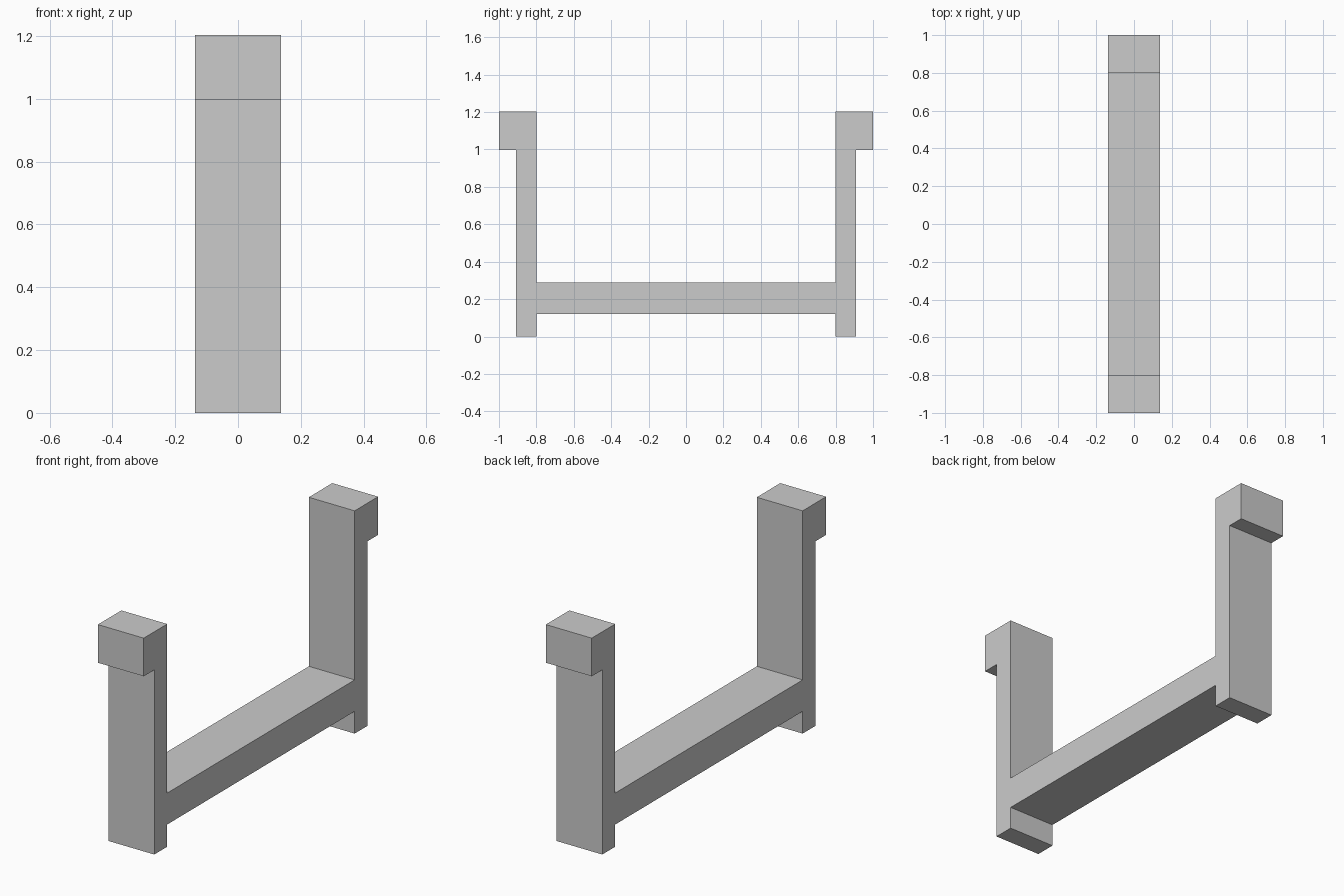
import bpy, bmesh

if "Cube" in bpy.data.objects:
    bpy.data.objects.remove(bpy.data.objects["Cube"])

HALF_WIDTH = 0.137

# Right half of the side outline (y, z), from beam underside round to beam top
half = [(0.80, 0.12), (0.80, 0.0), (0.91, 0.0), (0.91, 0.997),
        (1.0, 0.997), (1.0, 1.203), (0.80, 1.203), (0.80, 0.29)]
outline = half + [(-y, z) for y, z in reversed(half)]

# One continuous bracket: crossbeam, two posts and outward hooked tops
bm = bmesh.new()
face = bm.faces.new([bm.verts.new((-HALF_WIDTH, y, z)) for y, z in outline])
ext = bmesh.ops.extrude_face_region(bm, geom=[face], use_keep_orig=True)
moved = [g for g in ext["geom"] if isinstance(g, bmesh.types.BMVert)]
bmesh.ops.translate(bm, verts=moved, vec=(2 * HALF_WIDTH, 0, 0))
bmesh.ops.recalc_face_normals(bm, faces=bm.faces)

mesh = bpy.data.meshes.new("hooked_bracket")
bm.to_mesh(mesh)
bm.free()
bracket = bpy.data.objects.new("hooked_bracket", mesh)
bpy.context.collection.objects.link(bracket)
